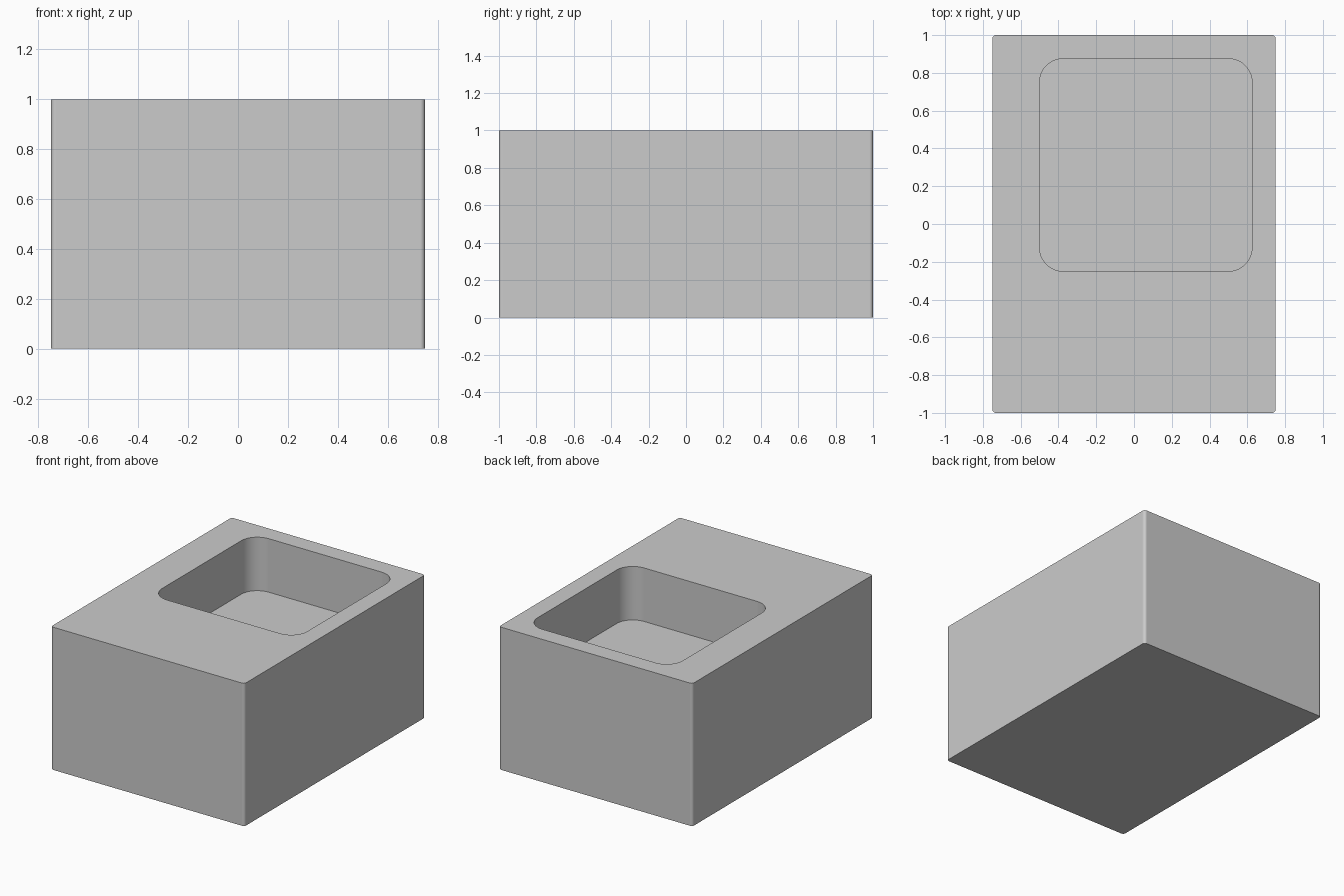
import bpy
import bmesh
from math import sin, cos, pi, radians

cube = bpy.data.objects.get("Cube")
if cube:
    bpy.data.objects.remove(cube, do_unlink=True)

STEPS = 12  # segments per rounded corner


def rounded_ring(bm, x0, x1, y0, y1, radius, z):
    """Counter-clockwise ring of vertices around a rounded rectangle."""
    centres = [(x1 - radius, y1 - radius), (x0 + radius, y1 - radius),
               (x0 + radius, y0 + radius), (x1 - radius, y0 + radius)]
    ring = []
    for corner, (cx, cy) in enumerate(centres):
        for i in range(STEPS + 1):
            a = (corner + i / STEPS) * pi / 2
            ring.append(bm.verts.new((cx + radius * cos(a), cy + radius * sin(a), z)))
    return ring


def bridge(bm, lower, upper):
    """Join two rings of equal length with quads."""
    n = len(lower)
    for i in range(n):
        j = (i + 1) % n
        bm.faces.new((lower[i], lower[j], upper[j], upper[i]))


# Block outline and off-centre pocket
outer = (-0.75, 0.75, -1.0, 1.0, 0.02)
pocket = (-0.5, 0.625, -0.25, 0.875, 0.125)

bm = bmesh.new()
rings = [rounded_ring(bm, *outer, 0.0), rounded_ring(bm, *outer, 1.0),
         rounded_ring(bm, *pocket, 1.0), rounded_ring(bm, *pocket, 0.625)]

# Outer walls, top rim and pocket walls
for lower, upper in zip(rings, rings[1:]):
    bridge(bm, lower, upper)

# Underside and pocket floor
bm.faces.new(rings[0][::-1])
bm.faces.new(rings[-1])

mesh = bpy.data.meshes.new("pocketed_block")
bm.to_mesh(mesh)
bm.free()
block = bpy.data.objects.new("pocketed_block", mesh)
bpy.context.collection.objects.link(block)

# Plain grey finish
grey = bpy.data.materials.new("light_grey")
grey.use_nodes = True
colour = (0.6, 0.6, 0.6, 1.0)
grey.diffuse_color = colour
grey.node_tree.nodes["Principled BSDF"].inputs["Base Color"].default_value = colour
mesh.materials.append(grey)

# Smooth corners, crisp rims, flat sides
bpy.ops.object.select_all(action="DESELECT")
block.select_set(True)
bpy.context.view_layer.objects.active = block
bpy.ops.object.shade_smooth_by_angle(angle=radians(30))
weighted = block.modifiers.new("flat_sides", "WEIGHTED_NORMAL")
weighted.keep_sharp = True
